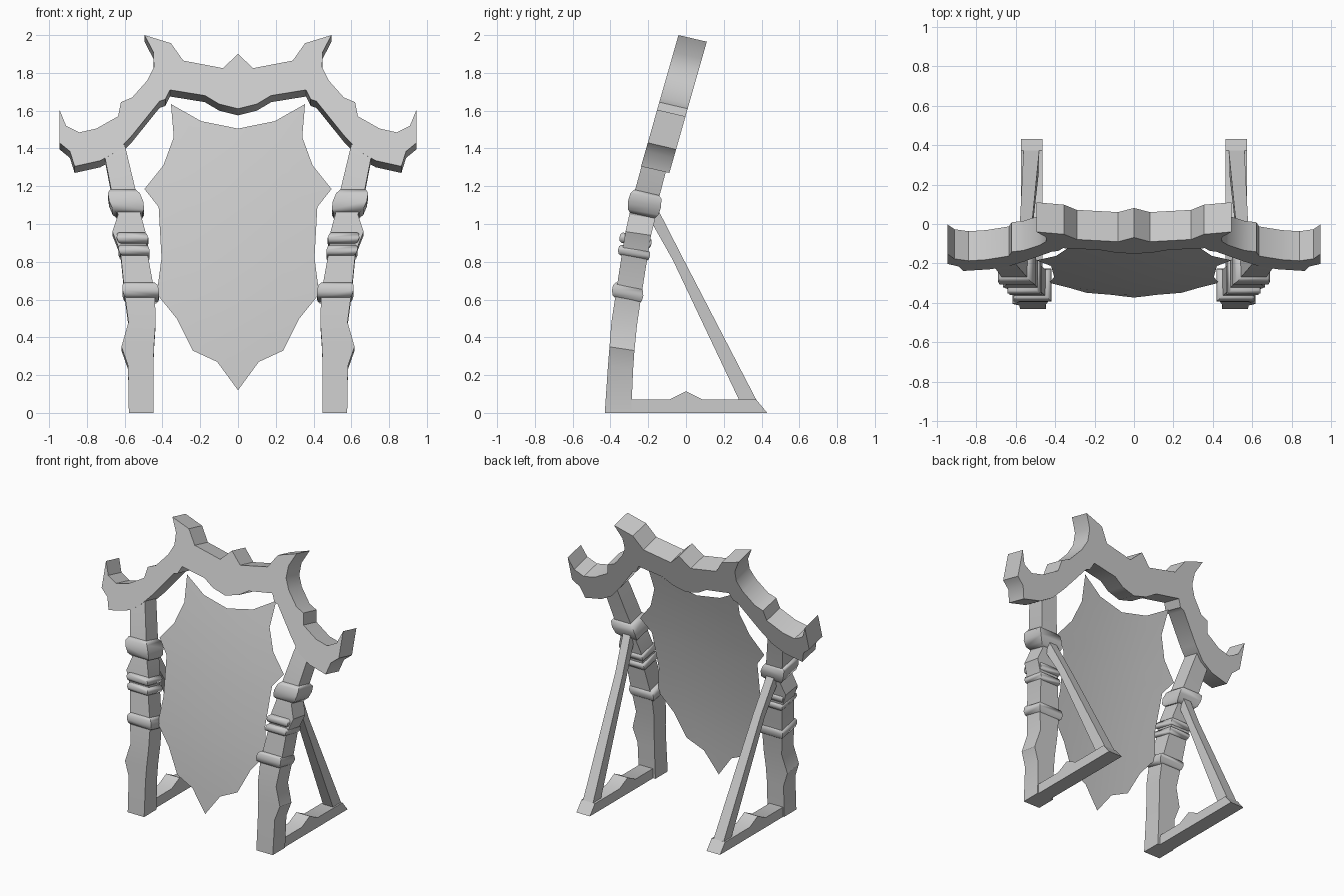
import bpy, math


def make(name, verts, faces, angle=35, mirror=True):
    me = bpy.data.meshes.new(name)
    me.from_pydata(verts, [], faces)
    ob = bpy.data.objects.new(name, me)
    bpy.context.collection.objects.link(ob)
    # consistent outward normals
    import bmesh
    bm = bmesh.new()
    bm.from_mesh(me)
    bmesh.ops.recalc_face_normals(bm, faces=bm.faces)
    bm.to_mesh(me)
    bm.free()
    me.shade_smooth()
    me.set_sharp_from_angle(angle=math.radians(angle))
    if mirror:
        mod = ob.modifiers.new("mirror", 'MIRROR')
        mod.use_mirror_merge = False
    return ob


def loft(name, rings, angle=35, mirror=True):
    """Skin between equal-length rings and cap both ends."""
    n = len(rings[0])
    verts = [p for r in rings for p in r]
    faces = [(i * n + j, i * n + (j + 1) % n, (i + 1) * n + (j + 1) % n, (i + 1) * n + j)
             for i in range(len(rings) - 1) for j in range(n)]
    faces += [tuple(range(n))[::-1], tuple(range(len(verts) - n, len(verts)))]
    return make(name, verts, faces, angle, mirror)


def box_ring(z, xi, xo, yf, yb, drop=0.02):
    return [(xi, yf, z), (xo, yf, z), (xo, yb, z - drop), (xi, yb, z - drop)]


# Carved crossbeam: half outline, mirrored, leaning back
half = [(0.08, 1.825), (0.29, 1.865), (0.355, 1.957), (0.495, 2.0), (0.448, 1.91),
        (0.445, 1.83), (0.48, 1.76), (0.56, 1.67), (0.62, 1.645), (0.635, 1.57),
        (0.75, 1.505), (0.84, 1.485), (0.91, 1.52), (0.945, 1.605), (0.945, 1.43),
        (0.89, 1.385), (0.865, 1.305), (0.73, 1.335), (0.64, 1.385), (0.56, 1.47),
        (0.415, 1.65), (0.385, 1.66), (0.36, 1.71), (0.175, 1.68), (0.1, 1.635)]
outline = [(0, 1.9)] + half + [(0, 1.61)] + [(-x, z) for x, z in reversed(half)]
front = [(x, -0.04 - 0.285 * (2 - z), z) for x, z in outline]
back = [(x, y + 0.15, z - 0.035) for x, y, z in front]
loft("crossbeam", [front, back], 35, False)

# Leaning posts: z, inner x, outer x, front y, back y
post = [(0.25, 0.448, 0.582, -0.413, -0.28), (0.35, 0.445, 0.617, -0.405, -0.273),
        (0.48, 0.436, 0.58, -0.395, -0.26), (0.63, 0.44, 0.60, -0.372, -0.238),
        (0.85, 0.48, 0.622, -0.338, -0.203), (0.96, 0.49, 0.665, -0.32, -0.185),
        (1.05, 0.515, 0.635, -0.30, -0.163), (1.15, 0.535, 0.665, -0.278, -0.145),
        (1.38, 0.59, 0.71, -0.215, -0.085), (1.46, 0.61, 0.72, -0.185, -0.065)]
loft("post", [box_ring(0, 0.447, 0.578, -0.43, -0.29, 0)] + [box_ring(*r) for r in post], 30)


# Bulging wraps around the posts
def wrap(name, z0, z1, xi, xo, yf, yb, inset, lean):
    rings = []
    for t, k in ((0, 1.0), (0.15, 0.3), (0.5, 0.0), (0.85, 0.25), (1, 1.0)):
        s = inset * k
        dx, dy = lean * (t - 0.5), 0.6 * lean * (t - 0.5)
        rings.append(box_ring(z0 + (z1 - z0) * t, xi + s + dx, xo - s + dx,
                              yf + s + dy, yb - s + dy, 0.03))
    loft(name, rings, 60)


wrap("upper_wrap", 1.06, 1.182, 0.502, 0.682, -0.307, -0.132, 0.022, 0.035)
wrap("middle_wrap_top", 0.90, 0.955, 0.475, 0.642, -0.353, -0.182, 0.015, 0.01)
wrap("middle_wrap_bottom", 0.835, 0.89, 0.468, 0.632, -0.36, -0.19, 0.015, 0.01)
wrap("lower_wrap", 0.61, 0.69, 0.418, 0.612, -0.392, -0.226, 0.018, 0.01)

# Ground feet with a small raised peak
side = [(-0.40, 0), (0.43, 0), (0.372, 0.07), (0.09, 0.07), (0.0, 0.115),
        (-0.09, 0.07), (-0.40, 0.07)]
loft("foot", [[(x, y, z) for y, z in side] for x in (0.465, 0.572)])

# Diagonal rear braces
loft("brace", [[(0.48, 0.285, 0.06), (0.56, 0.285, 0.06), (0.56, 0.377, 0.06), (0.48, 0.377, 0.06)],
               [(0.52, -0.07, 0.81), (0.58, -0.07, 0.81), (0.58, -0.022, 0.83), (0.52, -0.022, 0.83)],
               [(0.545, -0.20, 1.04), (0.605, -0.20, 1.04), (0.605, -0.16, 1.10), (0.545, -0.16, 1.10)]])

# Stretched hide: rows of half width, edge z, centre z
rows = [(0.355, 1.635, 1.505), (0.34, 1.46, 1.41), (0.395, 1.31, 1.29), (0.495, 1.185, 1.18),
        (0.42, 1.09, 1.07), (0.405, 0.82, 0.82), (0.43, 0.63, 0.62), (0.325, 0.50, 0.46),
        (0.24, 0.33, 0.27), (0.11, 0.27, 0.12)]
cols = (-1, -0.55, 0, 0.55, 1)
verts = []
for w, ze, zc in rows:
    for f in cols:
        x, z = f * w, zc + (ze - zc) * abs(f) ** (1 if ze < 0.5 else 2)
        y = -0.36 + 0.05 * z + 0.08 * z * z - 0.02 * (1 - (x / 0.45) ** 2)
        verts.append((x, y, z))
n = len(cols)
faces = [(i * n + j, i * n + j + 1, (i + 1) * n + j + 1, (i + 1) * n + j)
         for i in range(len(rows) - 1) for j in range(n - 1)]
make("hide_sheet", verts, faces, 60, False)
